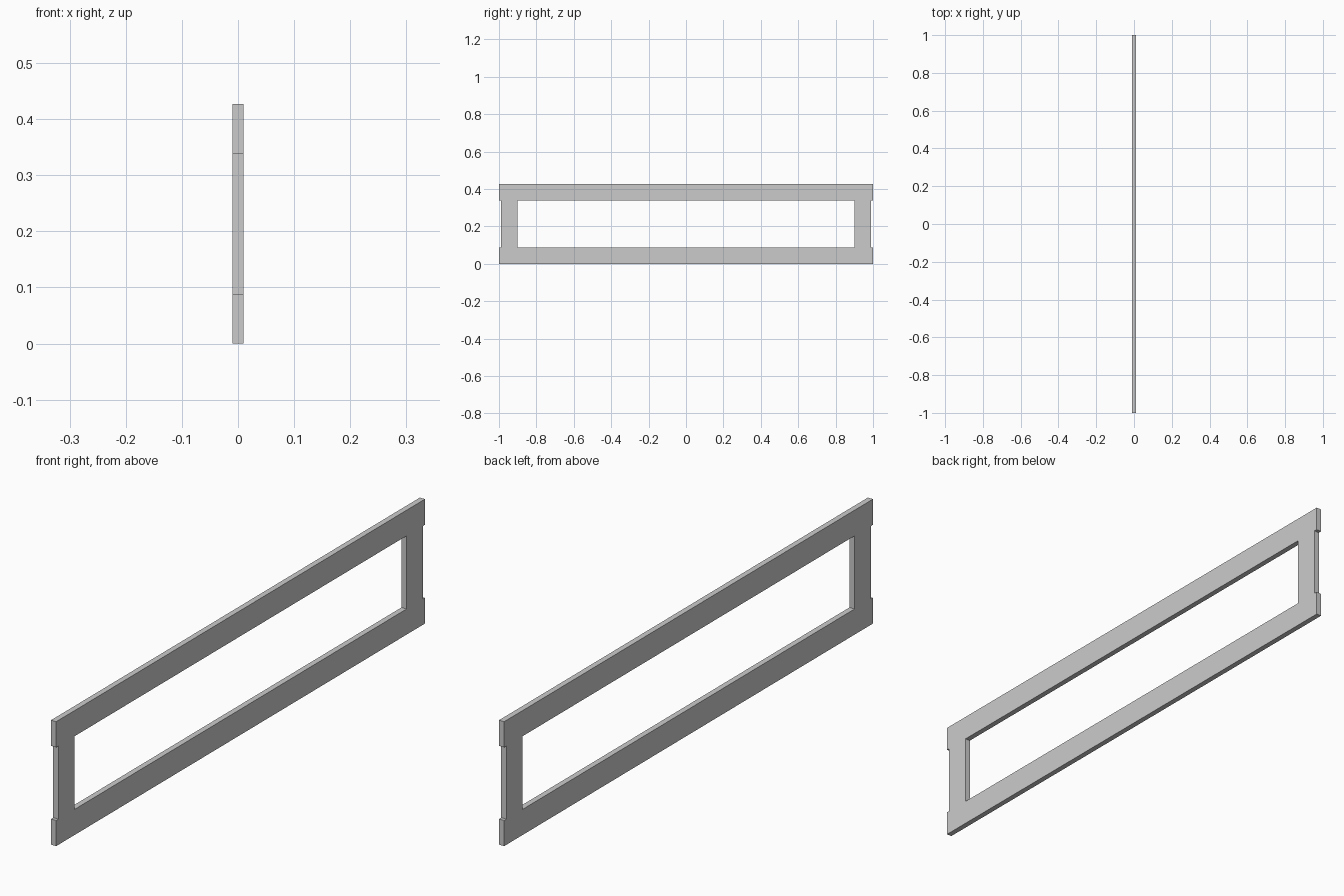
import bpy
from math import radians

if "Cube" in bpy.data.objects:
    bpy.data.objects.remove(bpy.data.objects["Cube"])

# Overall sizes
HALF_LEN, HEIGHT, RAIL = 1.0, 0.427, 0.088
STILE_OUT, STILE_IN, THICK = 0.988, 0.90, 0.0195
LOW, HIGH = RAIL, HEIGHT - RAIL

# Right half of the outline, bottom to top: rail ends stand proud of the stile
half = [(HALF_LEN, 0), (HALF_LEN, LOW), (STILE_OUT, LOW),
        (STILE_OUT, HIGH), (HALF_LEN, HIGH), (HALF_LEN, HEIGHT)]
outline = half + [(-y, z) for y, z in reversed(half)]
window = [(STILE_IN, LOW), (STILE_IN, HIGH), (-STILE_IN, HIGH), (-STILE_IN, LOW)]

# Filled 2D profile with a window, extruded to the board thickness
curve = bpy.data.curves.new("frame_panel", 'CURVE')
curve.dimensions = '2D'
curve.fill_mode = 'BOTH'
curve.extrude = THICK / 2


def add_loop(points):
    spline = curve.splines.new('POLY')
    spline.points.add(len(points) - 1)
    for p, (y, z) in zip(spline.points, points):
        p.co = (y, z, 0, 1)
    spline.use_cyclic_u = True


add_loop(outline)
add_loop(window)

# Stand the profile upright in the YZ plane
frame = bpy.data.objects.new("frame_panel", curve)
bpy.context.collection.objects.link(frame)
frame.rotation_euler = (radians(90), 0, radians(90))
bpy.context.view_layer.objects.active = frame
frame.select_set(True)
bpy.ops.object.convert(target='MESH')
bpy.ops.object.shade_flat()
